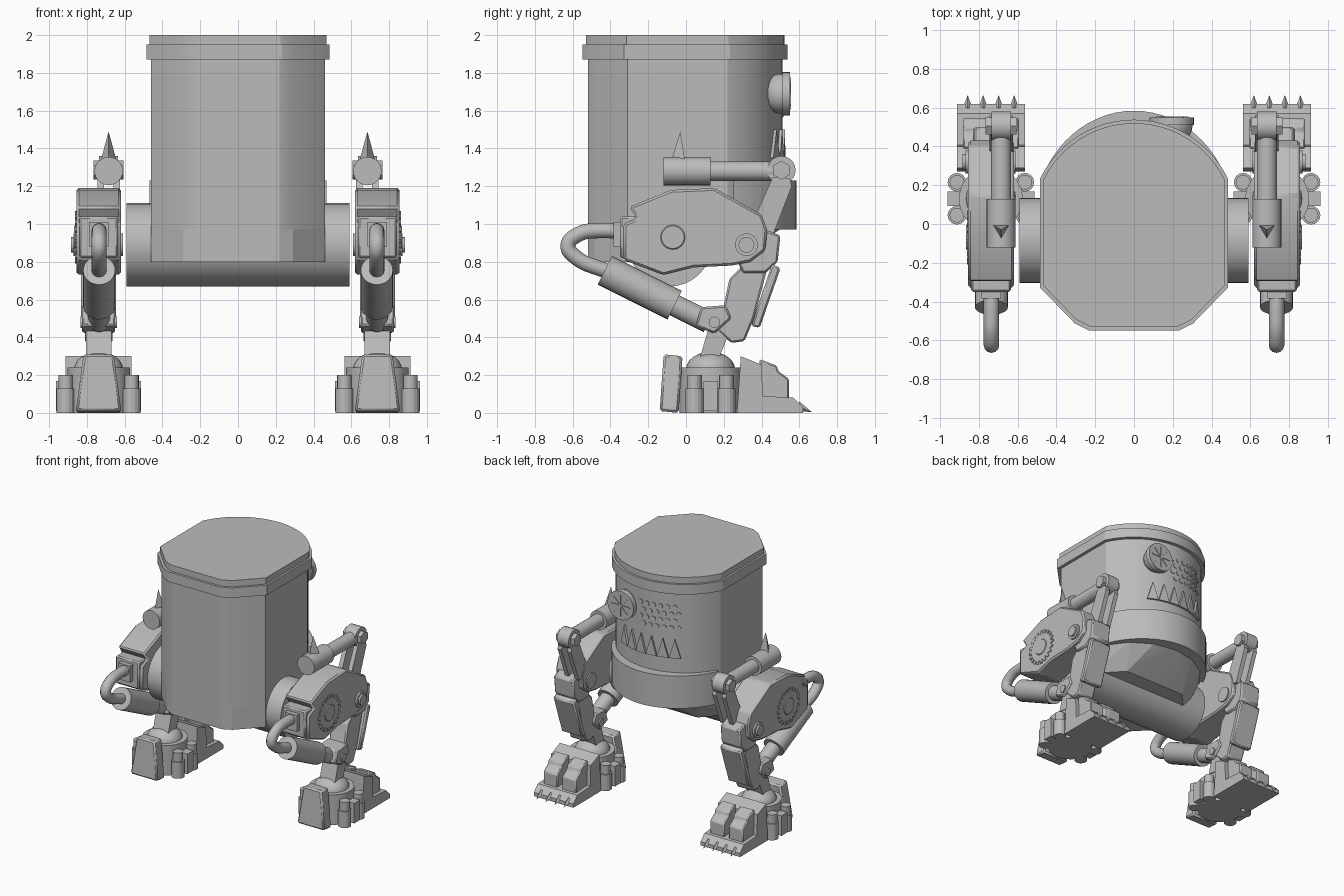
import bpy, bmesh
from math import sin, cos, pi, radians
from mathutils import Vector, Matrix

cube = bpy.data.objects.get("Cube")
if cube:
    bpy.data.objects.remove(cube, do_unlink=True)

grey = bpy.data.materials.new("plain_grey")
grey.use_nodes = True
grey.diffuse_color = (0.5, 0.5, 0.5, 1)
grey.node_tree.nodes["Principled BSDF"].inputs["Base Color"].default_value = (0.5, 0.5, 0.5, 1)


def finish(name, bm, pair=False, bevel=0, angle=22):
    """Turn a bmesh in world coordinates into an object, optionally mirrored in x."""
    bmesh.ops.recalc_face_normals(bm, faces=bm.faces)
    mesh = bpy.data.meshes.new(name)
    bm.to_mesh(mesh)
    bm.free()
    mesh.materials.append(grey)
    ob = bpy.data.objects.new(name, mesh)
    bpy.context.collection.objects.link(ob)
    bpy.ops.object.select_all(action='DESELECT')
    ob.select_set(True)
    bpy.context.view_layer.objects.active = ob
    bpy.ops.object.shade_smooth_by_angle(angle=radians(angle))
    if bevel:
        mod = ob.modifiers.new("edge_bevel", 'BEVEL')
        mod.width, mod.segments = bevel, 1
    if pair:
        ob.modifiers.new("other_side", 'MIRROR').use_axis = (True, False, False)
    return ob


def extrude(bm, start, offset):
    face = bm.faces.new([bm.verts.new(p) for p in start])
    ext = bmesh.ops.extrude_face_region(bm, geom=[face], use_keep_orig=True)
    bmesh.ops.translate(bm, vec=offset, verts=[v for v in ext["geom"] if isinstance(v, bmesh.types.BMVert)])


def side_prism(name, profile, x0, x1, bevel=0):
    """Profile in y, z swept across x, one for each leg."""
    bm = bmesh.new()
    extrude(bm, [(x0, y, z) for y, z in profile], (x1 - x0, 0, 0))
    return finish(name, bm, True, bevel)


def add_cone(bm, a, b, r0, r1, seg):
    a, b = Vector(a), Vector(b)
    turn = (b - a).to_track_quat('Z', 'Y').to_matrix().to_4x4()
    bmesh.ops.create_cone(bm, cap_ends=True, segments=seg, radius1=r0, radius2=r1,
                          depth=(b - a).length, matrix=Matrix.Translation((a + b) / 2) @ turn)


def rod(name, a, b, r0, r1=None, seg=24, pair=True):
    bm = bmesh.new()
    add_cone(bm, a, b, r0, r0 if r1 is None else r1, seg)
    return finish(name, bm, pair)


def add_box(bm, centre, size, turn=Matrix()):
    bmesh.ops.create_cube(bm, size=1, matrix=Matrix.Translation(centre) @ turn @ Matrix.Diagonal((*size, 1)))


def on_back(angle, z, radius):
    """Local frame on the curved back: x along it, y outward, z up."""
    return Matrix.Translation((radius * sin(angle), radius * cos(angle), z)) @ Matrix.Rotation(-angle, 4, 'Z')


# Body outline: flat sides, stepped front corners, round back
ARC = 0.51
END = radians(64.4)
front = [(-0.46, -0.31), (-0.29, -0.485), (-0.22, -0.52), (0.22, -0.52), (0.29, -0.485), (0.46, -0.31)]
back = [(ARC * sin(END * (1 - i / 12)), ARC * cos(END * (1 - i / 12))) for i in range(25)]
outline = front + back


def hull_prism(name, shape, z0, z1, s=1.0):
    bm = bmesh.new()
    extrude(bm, [(x * s, y * s, z0) for x, y in shape], (0, 0, z1 - z0))
    return finish(name, bm)


hull_prism("body", outline, 0.97, 1.96)
hull_prism("rim", outline, 1.87, 1.95, 1.055)
hull_prism("lid", outline, 1.95, 2.0, 1.02)
hull_prism("back_band", [(x * 1.02, y * 1.145) for x, y in back], 0.97, 1.23)

# Sloping faceted underside
bm = bmesh.new()
low = front + [(0.46, 0.04), (0.27, 0.24), (-0.27, 0.24), (-0.46, 0.04)]
for p in [(x, y, 0.8) for x, y in low] + [(x, y, 0.98) for x, y in front + back[::4]]:
    bm.verts.new(p)
bmesh.ops.convex_hull(bm, input=bm.verts)
finish("underside", bm, angle=10)

rod("hip_drum", (-0.59, -0.085, 0.89), (0.59, -0.085, 0.89), 0.22, seg=32, pair=False)

# Face on the round back: eye, perforated grille, toothed mouth
bm = bmesh.new()
bmesh.ops.create_uvsphere(bm, u_segments=24, v_segments=12, radius=0.107,
                          matrix=Matrix.Translation((0.195, 0.51, 1.69)))
bmesh.ops.bisect_plane(bm, geom=bm.verts[:] + bm.edges[:] + bm.faces[:], plane_co=(0, 0.52, 0),
                       plane_no=(0, 1, 0), clear_outer=True)
finish("eye_cup", bm, angle=40)
rod("eye_rim", (0.195, 0.51, 1.69), (0.195, 0.55, 1.69), 0.115, pair=False)
bm = bmesh.new()
for k in range(4):
    add_box(bm, (0.195, 0.551, 1.69), (0.17, 0.008, 0.008), Matrix.Rotation(k * pi / 4, 4, 'Y'))
finish("eye_cross", bm)

bm = bmesh.new()
for row in range(4):
    for col in range(6):
        place = on_back(radians(5 - col * 6.2 - (row % 2) * 3.1), 1.75 - row * 0.055, 0)
        add_cone(bm, place @ Vector((0, ARC - 0.02, 0)), place @ Vector((0, ARC + 0.005, 0)), 0.02, 0.02, 8)
finish("grille_studs", bm)

bm = bmesh.new()
for k in range(6):
    place = on_back(radians(24 - k * 10), 1.35, ARC - 0.01)
    corners = [place @ Vector(p) for p in [(-0.044, 0, 0), (0.044, 0, 0), (0, 0, 0.15)]]
    extrude(bm, corners, place.to_3x3() @ Vector((0, 0.025, 0)))
finish("mouth_teeth", bm)

# Thigh with its front socket and toothed gear disc
thigh = [(-0.3, 1.09), (-0.08, 1.18), (0.15, 1.19), (0.4, 1.05), (0.43, 0.97), (0.42, 0.86), (0.34, 0.8),
         (0.24, 0.78), (0.04, 0.77), (-0.12, 0.73), (-0.33, 0.81), (-0.33, 1.0), (-0.26, 1.03)]
side_prism("thigh", thigh, 0.62, 0.855, 0.012)
side_prism("hose_socket", [(-0.35, 0.82), (-0.35, 1.04), (-0.2, 1.04), (-0.2, 0.82)], 0.635, 0.84, 0.01)
side_prism("socket_plate", [(-0.385, 0.88), (-0.385, 1.01), (-0.3, 1.01), (-0.3, 0.88)], 0.685, 0.79)
bm = bmesh.new()
hub = Vector((0.855, -0.07, 0.93))
for k in range(20):
    turn = Matrix.Rotation(k * pi / 10, 4, 'X')
    add_box(bm, hub + turn @ Vector((0, 0, 0.125)), (0.014, 0.022, 0.03), turn)
add_cone(bm, hub, hub + Vector((0.006, 0, 0)), 0.115, 0.115, 32)
add_cone(bm, hub, hub + Vector((0.012, 0, 0)), 0.07, 0.06, 24)
finish("gear_disc", bm, True)
rod("knee_pin", (0.61, 0.32, 0.89), (0.87, 0.32, 0.89), 0.06)
rod("knee_cap", (0.86, 0.32, 0.89), (0.885, 0.32, 0.89), 0.042, seg=16)

# Upper piston with spike, knuckle and link
rod("upper_sleeve", (0.685, -0.12, 1.28), (0.685, 0.13, 1.28), 0.075)
rod("upper_rod", (0.685, 0.12, 1.28), (0.685, 0.5, 1.28), 0.052)
rod("sleeve_spike", (0.685, -0.03, 1.33), (0.685, -0.03, 1.49), 0.05, 0, 3)
rod("knuckle", (0.635, 0.505, 1.285), (0.735, 0.505, 1.285), 0.075)
rod("knuckle_pin", (0.605, 0.505, 1.285), (0.765, 0.505, 1.285), 0.05, seg=6)
link = [(0.46, 1.25), (0.55, 1.24), (0.56, 1.2), (0.46, 0.94), (0.3, 0.95), (0.38, 1.07)]
for name, x in (("inner_link", 0.625), ("outer_link", 0.71)):
    side_prism(name, link, x, x + 0.035)

# Shin, armour plate and ankle
side_prism("knee_joint", [(0.3, 0.98), (0.42, 0.97), (0.5, 0.94), (0.485, 0.8), (0.42, 0.74), (0.3, 0.74),
                          (0.25, 0.85)], 0.65, 0.825, 0.01)
side_prism("shin", [(0.23, 0.71), (0.32, 0.8), (0.44, 0.8), (0.36, 0.5), (0.31, 0.38), (0.24, 0.37),
                    (0.15, 0.45), (0.2, 0.57)], 0.665, 0.81, 0.01)
side_prism("shin_plate", [(0.455, 0.79), (0.5, 0.765), (0.39, 0.45), (0.345, 0.46)], 0.645, 0.83, 0.01)
side_prism("ankle", [(0.12, 0.45), (0.24, 0.45), (0.17, 0.28), (0.07, 0.28)], 0.67, 0.805)

# Lower piston, its clevis and the hose
rod("lower_sleeve", (0.735, -0.43, 0.755), (0.735, -0.06, 0.57), 0.085)
rod("lower_rod", (0.735, -0.08, 0.58), (0.735, 0.12, 0.48), 0.058)
side_prism("piston_clevis", [(0.08, 0.56), (0.21, 0.57), (0.24, 0.5), (0.15, 0.42), (0.05, 0.46)],
           0.65, 0.825, 0.01)
rod("clevis_pin", (0.64, 0.15, 0.48), (0.835, 0.15, 0.48), 0.03, seg=12)
path = [(-0.34, 0.96), (-0.46, 0.965), (-0.57, 0.945), (-0.625, 0.885), (-0.585, 0.825), (-0.42, 0.75)]
for side, x in (("left", 0.735), ("right", -0.735)):
    curve = bpy.data.curves.new(side + "_hose", 'CURVE')
    curve.dimensions, curve.bevel_depth, curve.resolution_u = '3D', 0.04, 8
    spline = curve.splines.new('BEZIER')
    spline.bezier_points.add(len(path) - 1)
    for point, (y, z) in zip(spline.bezier_points, path):
        point.co = (x, y, z)
        point.handle_left_type = point.handle_right_type = 'AUTO'
    curve.materials.append(grey)
    bpy.context.collection.objects.link(bpy.data.objects.new(side + "_hose", curve))

# Foot: round base with dome, canisters and side blocks
FX, FY = 0.738, 0.13
rod("foot_base", (FX, FY, 0), (FX, FY, 0.24), 0.165)
bm = bmesh.new()
bmesh.ops.create_uvsphere(bm, u_segments=24, v_segments=12, radius=0.13,
                          matrix=Matrix.Translation((FX, FY, 0.23)) @ Matrix.Diagonal((1, 1, 0.72, 1)))
finish("ankle_dome", bm, True, angle=40)
bm = bmesh.new()
for dx in (-0.175, 0.175):
    for dy in (-0.085, 0.085):
        x, y = FX + dx, FY + dy
        add_cone(bm, (x, y, 0), (x, y, 0.13), 0.048, 0.048, 16)
        add_cone(bm, (x, y, 0.12), (x, y, 0.2), 0.038, 0.038, 16)
    add_box(bm, (FX + dx, FY, 0.09), (0.1, 0.075, 0.16))
finish("foot_canisters", bm, True)

# Heel plate, narrower at the top
bm = bmesh.new()
extrude(bm, [(FX + x, -0.14 + z * 0.07, z) for x, z in [(-0.12, 0.01), (0.12, 0.01), (0.08, 0.31), (-0.08, 0.31)]],
        (0, 0.1, -0.01))
finish("heel_plate", bm, True, 0.012)

# Toes and claws
side_prism("toe_block", [(0.27, 0), (0.29, 0.3), (0.4, 0.255), (0.41, 0)], FX - 0.175, FX + 0.175)
side_prism("toe_base", [(0.4, 0), (0.4, 0.09), (0.57, 0.08), (0.62, 0.03), (0.62, 0)], FX - 0.175, FX + 0.175)
toe = [(0.39, 0.05), (0.39, 0.285), (0.48, 0.25), (0.49, 0.22), (0.545, 0.18), (0.545, 0.05)]
for name, x in (("inner_toe", FX - 0.145), ("outer_toe", FX + 0.02)):
    side_prism(name, toe, x, x + 0.125, 0.008)
bm = bmesh.new()
for k in range(4):
    x = FX - 0.12 + k * 0.08
    add_cone(bm, (x, 0.59, 0.035), (x, 0.665, 0.005), 0.028, 0, 4)
finish("claws", bm, True)
